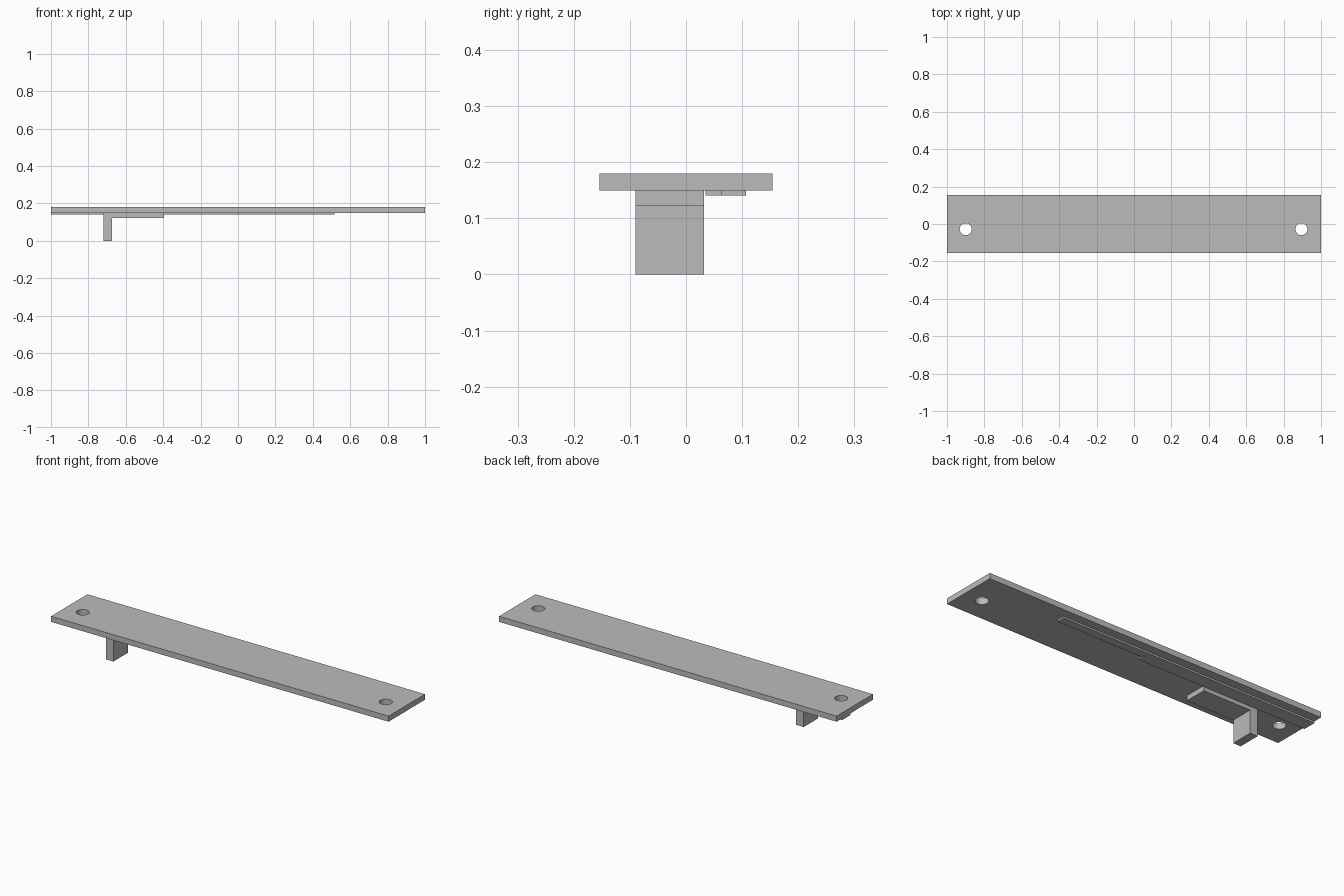
import bpy
import bmesh
from mathutils import Vector

cube = bpy.data.objects.get("Cube")
if cube:
    bpy.data.objects.remove(cube, do_unlink=True)

PLATE_BOTTOM, PLATE_TOP = 0.15, 0.18
HALF_LENGTH, HALF_WIDTH = 1.0, 0.154

# Single plain grey for every part
grey = bpy.data.materials.new("plain grey")
grey.use_nodes = True
colour = (0.5, 0.5, 0.5, 1)
grey.diffuse_color = colour
grey.node_tree.nodes["Principled BSDF"].inputs["Base Color"].default_value = colour


def extrude_profile(name, points, direction):
    """Make a solid by sweeping a closed flat outline along a direction."""
    bm = bmesh.new()
    face = bm.faces.new([bm.verts.new(p) for p in points])
    swept = bmesh.ops.extrude_face_region(bm, geom=[face])["geom"]
    verts = [v for v in swept if isinstance(v, bmesh.types.BMVert)]
    bmesh.ops.translate(bm, verts=verts, vec=Vector(direction))
    bmesh.ops.recalc_face_normals(bm, faces=bm.faces)
    mesh = bpy.data.meshes.new(name)
    bm.to_mesh(mesh)
    bm.free()
    mesh.materials.append(grey)
    obj = bpy.data.objects.new(name, mesh)
    bpy.context.collection.objects.link(obj)
    return obj


# Long flat plate
corners = [(-1, -1), (1, -1), (1, 1), (-1, 1)]
plate = extrude_profile(
    "plate",
    [(x * HALF_LENGTH, y * HALF_WIDTH, PLATE_BOTTOM) for x, y in corners],
    (0, 0, PLATE_TOP - PLATE_BOTTOM))

# Round screw holes near both ends
for x in (-0.9, 0.895):
    bpy.ops.mesh.primitive_cylinder_add(
        vertices=32, radius=0.032, depth=0.2, location=(x, -0.028, 0.165))
    cutter = bpy.context.object
    cutter.name = "hole_cutter"
    cutter.hide_render = True
    cutter.data.materials.append(grey)
    cut = plate.modifiers.new("screw_hole", 'BOOLEAN')
    cut.operation = 'DIFFERENCE'
    cut.solver = 'EXACT'
    cut.object = cutter
    bpy.context.view_layer.objects.active = plate
    bpy.ops.object.modifier_apply(modifier=cut.name)
    bpy.data.objects.remove(cutter, do_unlink=True)

bpy.ops.object.select_all(action='DESELECT')
plate.select_set(True)
bpy.context.view_layer.objects.active = plate
bpy.ops.object.shade_smooth_by_angle()

# L-shaped bracket: hanging post with a flange under the plate
bracket = [(-0.72, 0), (-0.675, 0), (-0.675, 0.123),
           (-0.395, 0.123), (-0.395, PLATE_BOTTOM), (-0.72, PLATE_BOTTOM)]
extrude_profile("bracket", [(x, -0.09, z) for x, z in bracket], (0, 0.122, 0))

# Thin stepped guide strip on the underside
strip = [(-1, 0.035), (0, 0.035), (0, 0.062),
         (0.515, 0.062), (0.515, 0.107), (-1, 0.107)]
extrude_profile("guide_strip", [(x, y, 0.141) for x, y in strip],
                (0, 0, PLATE_BOTTOM - 0.141))
